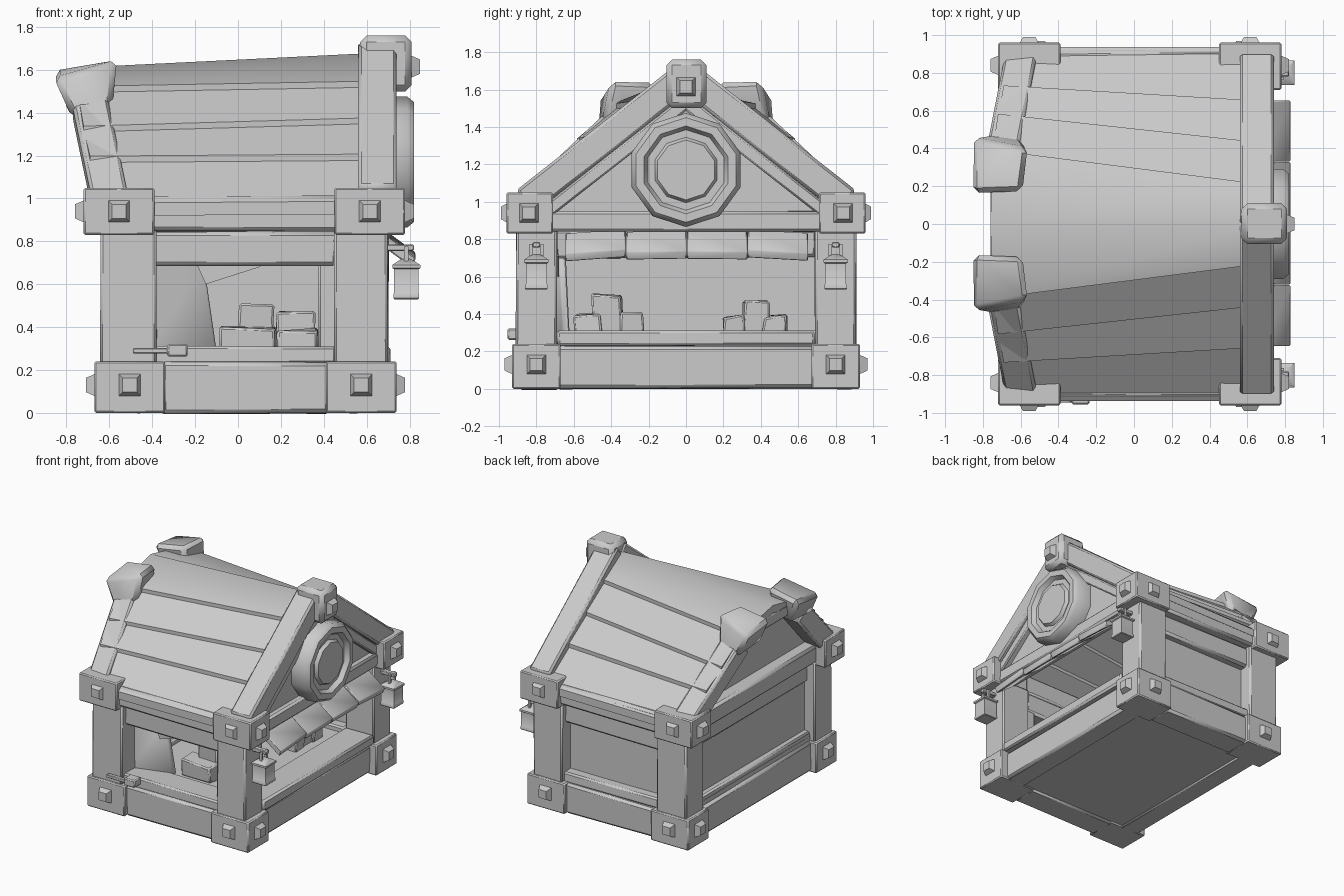
import bpy, bmesh, math, random
from mathutils import Vector

if "Cube" in bpy.data.objects:
    bpy.data.objects.remove(bpy.data.objects["Cube"])

random.seed(4)

# The whole model is one plain grey
GREY = bpy.data.materials.new("plain grey")
GREY.diffuse_color = (0.6, 0.6, 0.6, 1)
GREY.use_nodes = True
GREY.node_tree.nodes["Principled BSDF"].inputs["Base Color"].default_value = GREY.diffuse_color


def finish(name, bm):
    bmesh.ops.recalc_face_normals(bm, faces=bm.faces[:])
    me = bpy.data.meshes.new(name)
    bm.to_mesh(me)
    bm.free()
    me.materials.append(GREY)
    ob = bpy.data.objects.new(name, me)
    bpy.context.collection.objects.link(ob)
    return ob


def loft(name, lo, hi, bevel=0.012):
    """Solid between two matching outlines."""
    bm = bmesh.new()
    a = [bm.verts.new(p) for p in lo]
    b = [bm.verts.new(p) for p in hi]
    bm.faces.new(a)
    bm.faces.new(b)
    for i in range(len(a)):
        j = (i + 1) % len(a)
        bm.faces.new((a[i], a[j], b[j], b[i]))
    if bevel:
        bmesh.ops.bevel(bm, geom=bm.edges[:], offset=bevel, segments=1,
                        profile=0.5, affect='EDGES')
    return finish(name, bm)


def box(name, x, y, z, bevel=0.012, jit=0.0):
    def ring(h):
        return [Vector((px, py, h)) + Vector([random.uniform(-jit, jit) for _ in range(3)])
                for px, py in ((x[0], y[0]), (x[1], y[0]), (x[1], y[1]), (x[0], y[1]))]
    return loft(name, ring(z[0]), ring(z[1]), bevel)


def sbox(name, x, y, z, s, bevel=0.012, jit=0.0):
    """Box mirrored to the side s of y = 0."""
    return box(name, x, sorted((s * y[0], s * y[1])), z, bevel, jit)


def beam(name, p, q, side, w, h, bevel=0.015):
    p, q, side = Vector(p), Vector(q), Vector(side).normalized()
    n = (q - p).cross(side).normalized()
    offs = [side * (i * w / 2) + n * (j * h / 2) for i, j in ((-1, -1), (1, -1), (1, 1), (-1, 1))]
    return loft(name, [p + o for o in offs], [q + o for o in offs], bevel)


def stud(name, c, d, r=0.055, depth=0.04):
    """Square nail head: tapered plate pointing along d."""
    c, d = Vector(c), Vector(d)
    u = Vector((0, 0, 1))
    v = d.cross(u)
    def quad(k, o):
        return [c + d * o + u * (i * k) + v * (j * k) for i, j in ((-1, -1), (1, -1), (1, 1), (-1, 1))]
    return loft(name, quad(r, -0.01), quad(r * 0.6, depth), 0)


def lathe(name, prof, n, place):
    """Rings of (radius, height); place maps (a, b, h) to world space."""
    bm = bmesh.new()
    rings = [[bm.verts.new(place(r * math.cos(t), r * math.sin(t), h))
              for t in [2 * math.pi * (k + 0.5) / n for k in range(n)]] for r, h in prof]
    for i in range(len(rings) - 1):
        for k in range(n):
            j = (k + 1) % n
            bm.faces.new((rings[i][k], rings[i][j], rings[i + 1][j], rings[i + 1][k]))
    bm.faces.new(rings[0])
    bm.faces.new(rings[-1])
    return finish(name, bm)


# Base and floor
box("floor", (-0.60, 0.66), (-0.84, 0.84), (0.01, 0.27), 0)

# Roof plank borders as (y, z) at the left end and at the right end
LEFT = [(0.93, 0.97), (0.72, 1.18), (0.57, 1.32), (0.38, 1.505), (0, 1.61)]
RIGHT = [(0.93, 0.98), (0.64, 1.19), (0.42, 1.36), (0.20, 1.53), (0, 1.68)]
XL = [-0.66, -0.69, -0.72, -0.75, -0.76]

for s in (-1, 1):
    side = "front" if s < 0 else "back"
    # Corner posts with their foot and head blocks
    for end, foot, post, head, xs in (
            ("left", (-0.67, -0.34), (-0.64, -0.38), (-0.72, -0.39), 0),
            ("right", (0.41, 0.74), (0.45, 0.70), (0.45, 0.78), 1)):
        n = side + "_" + end
        sbox(n + "_foot_block", foot, (0.67, 0.93), (0, 0.24), s, 0.008)
        sbox(n + "_post", post, (0.69, 0.91), (0.2, 0.86), s, 0.012, 0.004)
        sbox(n + "_head_block", head, (0.71, 0.96), (0.83, 1.05), s, 0.008)
        fx, hx, out = sum(foot) / 2, sum(head) / 2, (2 * xs - 1, 0, 0)
        stud(n + "_foot_stud", (fx, s * 0.93, 0.13), (0, s, 0))
        stud(n + "_head_stud", (hx, s * 0.96, 0.94), (0, s, 0), depth=0.03)
        stud(n + "_foot_end_stud", (foot[xs], s * 0.80, 0.13), out)
        stud(n + "_head_end_stud", (head[xs], s * 0.84, 0.94), out)
    # Long side beams
    sbox(side + "_sill_beam", (-0.36, 0.43), (0.68, 0.90), (0, 0.235), s, 0.018, 0.006)
    sbox(side + "_sill_board", (-0.40, 0.46), (0.66, 0.88), (0.23, 0.31), s, 0.012, 0.004)
    sbox(side + "_lintel", (-0.40, 0.46), (0.70, 0.86), (0.68, 0.85), s, 0.018, 0.008)
    sbox(side + "_eave_beam", (-0.42, 0.48), (0.72, 0.92), (0.85, 1.01), s, 0.018, 0.005)

    # Stepped roof planks, running over the left rafter
    for i in range(3):
        def corner(k, lift, l):
            y, z = (LEFT if l else RIGHT)[k]
            return (XL[k] if l else 0.66, s * (y + lift * 0.6), z + lift * 0.8)
        lip = 0.022 if i else 0.01
        top = [corner(i, lip, True), corner(i, lip, False),
               corner(i + 1, 0, False), corner(i + 1, 0, True)]
        loft("%s_roof_plank_%d" % (side, i + 1), [(x, y, z - 0.06) for x, y, z in top], top, 0)

    # Right gable rafter with inner trim
    beam(side + "_right_rafter", (0.65, s * 0.86, 1.00), (0.65, 0, 1.675), (1, 0, 0), 0.18, 0.155)
    beam(side + "_gable_trim", (0.68, s * 0.74, 0.95), (0.68, 0, 1.53), (1, 0, 0), 0.07, 0.07, 0.01)
    # Left gable rafter leaning outward, flush with the roof, and its knuckle block
    beam(side + "_left_rafter", (-0.59, s * 0.87, 0.945), (-0.69, s * 0.36, 1.425),
         (1, 0, 0.1), 0.17, 0.16)
    a = [(-0.79, s * 0.19, 1.40), (-0.60, s * 0.20, 1.42), (-0.59, s * 0.46, 1.38), (-0.77, s * 0.47, 1.37)]
    b = [(-0.86, s * 0.16, 1.60), (-0.59, s * 0.17, 1.64), (-0.56, s * 0.40, 1.65), (-0.86, s * 0.46, 1.56)]
    loft(side + "_knuckle_block", a, b, 0.03)

    # Hanging lantern and bracket
    y = s * 0.80
    box(side + "_lantern_bracket", (0.68, 0.82), (y - 0.02, y + 0.02), (0.755, 0.785), 0.005)
    lathe(side + "_lantern",
          [(0.078, 0.53), (0.085, 0.535), (0.085, 0.555), (0.08, 0.56), (0.08, 0.67),
           (0.092, 0.675), (0.092, 0.69), (0.05, 0.71), (0.02, 0.72)], 4,
          lambda u, v, h, y=y: (0.785 + u, y + v, h))
    for dy in (-0.03, 0.03):
        box(side + "_lantern_loop", (0.775, 0.795), (y + dy - 0.008, y + dy + 0.008), (0.70, 0.775), 0)

# Wide top plank folded over the ridge
def cap(pts, x):
    return [(px, y, z - d) for d, row in ((0, pts), (0.06, pts[::-1]))
            for px, y, z in [(x[0] if y else x[1], y, z) for y, z in row]]
lt, rt = LEFT[3], RIGHT[3]
loft("ridge_plank",
     cap([(-lt[0] - 0.013, lt[1] + 0.018), LEFT[4], (lt[0] + 0.013, lt[1] + 0.018)], XL[3:]),
     cap([(-rt[0] - 0.013, rt[1] + 0.018), RIGHT[4], (rt[0] + 0.013, rt[1] + 0.018)], (0.66, 0.66)), 0)

# Back wall and the partial panels around the front window
box("back_wall", (-0.42, 0.48), (0.74, 0.80), (0.29, 0.70), 0)
loft("front_window_panel",
     [(-0.42, -0.76, 0.29), (-0.10, -0.66, 0.29), (-0.10, -0.62, 0.29), (-0.42, -0.72, 0.29)],
     [(-0.42, -0.76, 0.70), (-0.16, -0.68, 0.70), (-0.16, -0.64, 0.70), (-0.42, -0.72, 0.70)], 0.008)
corner_pts = [(-0.20, 0.71), (-0.15, 0.60), (0.10, 0.68), (0.14, 0.71)]
loft("front_window_corner", [(x, -0.76, z) for x, z in corner_pts], [(x, -0.68, z) for x, z in corner_pts], 0)
box("front_right_jamb", (0.375, 0.47), (-0.81, -0.71), (0.29, 0.70), 0.01)

# Left end: beams, wall and recessed gable
box("left_sill_beam", (-0.62, -0.44), (-0.70, 0.70), (0, 0.235), 0.018, 0.005)
box("left_sill_board", (-0.60, -0.42), (-0.70, 0.70), (0.23, 0.31), 0.012, 0.004)
box("left_lintel", (-0.58, -0.44), (-0.70, 0.70), (0.70, 0.85), 0.015, 0.006)
box("left_cross_beam", (-0.64, -0.46), (-0.73, 0.73), (0.85, 0.99), 0.018, 0.005)
box("left_wall", (-0.55, -0.49), (-0.70, 0.70), (0.29, 0.72), 0)
for name, x0, x1, pts in (
        ("left_gable_wall", -0.54, -0.49, [(-0.84, 0.95), (0.84, 0.95), (0.36, 1.45), (-0.36, 1.45)]),
        ("right_gable_wall", 0.62, 0.67, [(-0.80, 0.93), (0.80, 0.93), (0, 1.57)])):
    loft(name, [(x0, y, z) for y, z in pts], [(x1, y, z) for y, z in pts], 0)
beam("left_ridge_beam", (-0.69, -0.24, 1.50), (-0.69, 0.24, 1.50), (1, 0, 0), 0.14, 0.10)

# Right end: counter, cross beam and apex block
box("counter_front", (0.50, 0.68), (-0.69, 0.69), (0, 0.225), 0.018, 0.005)
box("counter_top", (0.46, 0.71), (-0.69, 0.69), (0.23, 0.31), 0.014, 0.004)
box("right_cross_beam", (0.58, 0.72), (-0.73, 0.73), (0.84, 0.95), 0.015, 0.004)
box("apex_block", (0.57, 0.81), (-0.105, 0.11), (1.50, 1.76), 0.03)
stud("apex_stud", (0.81, 0, 1.615), (1, 0, 0))

# Slanted awning of uneven boards above the counter
for i in range(4):
    y0, d = -0.645 + i * 0.325, random.uniform(-0.012, 0.012)
    lo = [(0.66, y0, 0.80 + d), (0.81, y0, 0.69 + d), (0.81, y0 + 0.323, 0.69 - d), (0.66, y0 + 0.323, 0.80 - d)]
    loft("awning_board_%d" % i, lo, [(x + 0.02, y, z + 0.045) for x, y, z in lo], 0.006)

# Round gable sign with raised rim and boss
lathe("gable_sign",
      [(0.305, 0.66), (0.305, 0.79), (0.28, 0.82), (0.235, 0.82), (0.215, 0.785),
       (0.175, 0.785), (0.16, 0.81)], 10, lambda u, v, h: (h, u, 1.17 + v))

# Two heaps of goods on the floor inside
for n, x, y, z in (("crate", (-0.08, 0.18), (-0.60, -0.45), 0.40), ("tall_crate", (0.0, 0.16), (-0.50, -0.34), 0.50),
                   ("low_crate", (-0.02, 0.17), (-0.36, -0.23), 0.40), ("small_box", (0.18, 0.37), (0.20, 0.32), 0.39),
                   ("tall_box", (0.18, 0.35), (0.31, 0.45), 0.47), ("flat_box", (0.19, 0.37), (0.41, 0.54), 0.39)):
    box(n, x, y, (0.26, z), 0.01, 0.012)

# Small tool lying on the front sill
beam("tool_handle", (-0.49, -0.93, 0.29), (-0.30, -0.93, 0.29), (0, 1, 0), 0.03, 0.025, 0.004)
box("tool_head", (-0.33, -0.235), (-0.955, -0.87), (0.262, 0.322), 0.008)

# Smooth the soft bevels, keep hard corners
bpy.ops.object.select_all(action='SELECT')
bpy.context.view_layer.objects.active = bpy.data.objects["floor"]
bpy.ops.object.shade_smooth_by_angle(angle=math.radians(40))
